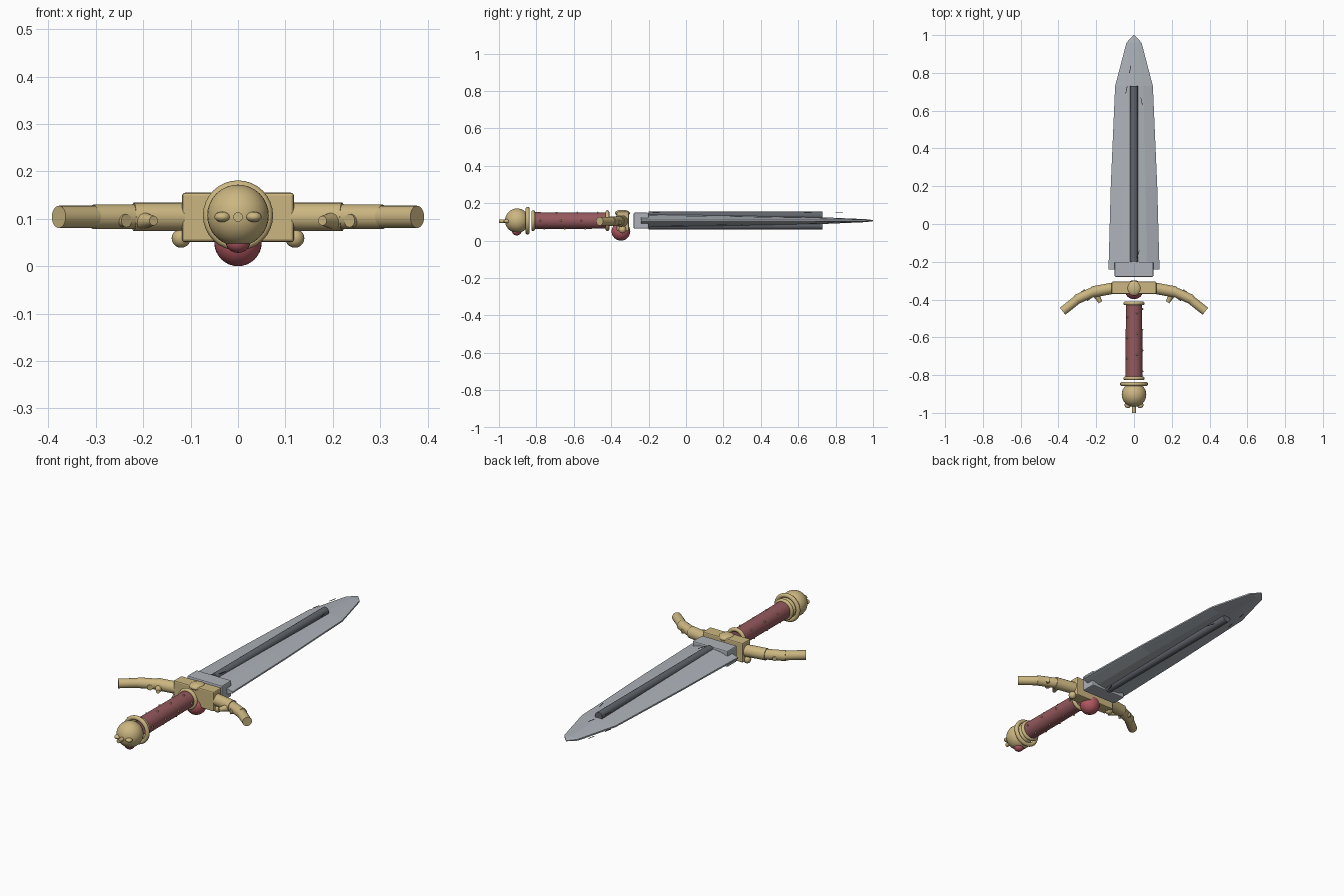
import bpy, bmesh, math
from mathutils import Vector

if "Cube" in bpy.data.objects:
    bpy.data.objects.remove(bpy.data.objects["Cube"])

ZC = 0.107  # height of the sword's axis


def material(name, rgb):
    m = bpy.data.materials.new(name)
    m.diffuse_color = (*rgb, 1)
    m.use_nodes = True
    m.node_tree.nodes["Principled BSDF"].inputs["Base Color"].default_value = m.diffuse_color
    return m


GOLD = material("gold", (0.60, 0.47, 0.22))
LEATHER = material("leather", (0.30, 0.10, 0.11))
GEM = material("gem", (0.45, 0.10, 0.12))
STEEL = material("steel", (0.42, 0.45, 0.49))
DARK = material("dark_steel", (0.12, 0.13, 0.15))


def finish(name, mat, smooth=True):
    o = bpy.context.object
    o.name = name
    o.data.materials.append(mat)
    if smooth:
        bpy.ops.object.shade_smooth_by_angle(angle=math.radians(35))
    return o


def rod(name, a, b, r, mat, r2=None, sides=24):
    a, b = Vector(a), Vector(b)
    d = b - a
    bpy.ops.mesh.primitive_cone_add(vertices=sides, radius1=r, radius2=r if r2 is None else r2,
                                    depth=d.length, location=(a + b) / 2,
                                    rotation=d.to_track_quat('Z', 'Y').to_euler())
    return finish(name, mat)


def ball(name, loc, scale, mat, seg=32):
    bpy.ops.mesh.primitive_uv_sphere_add(segments=seg, ring_count=seg // 2, radius=1, location=loc)
    bpy.context.object.scale = scale
    bpy.ops.object.transform_apply(location=False, rotation=False)
    return finish(name, mat)


def ring(name, y, major, minor, mat):
    bpy.ops.mesh.primitive_torus_add(location=(0, y, ZC), rotation=(math.pi / 2, 0, 0),
                                     major_radius=major, minor_radius=minor,
                                     major_segments=32, minor_segments=12)
    return finish(name, mat)


def box(name, loc, size, mat, bevel=0.0, rot=0.0):
    bpy.ops.mesh.primitive_cube_add(size=1, location=loc, rotation=(0, 0, rot))
    bpy.context.object.scale = size
    bpy.ops.object.transform_apply(location=False, rotation=False)
    o = finish(name, mat, False)
    if bevel:
        m = o.modifiers.new("bevel", 'BEVEL')
        m.width, m.segments = bevel, 2
    return o


# Blade: lens sections (y, half width, half thickness) joined lengthwise
stations = [(-0.24, 0.135, 0.036), (0.2, 0.123, 0.03), (0.73, 0.10, 0.018),
            (0.96, 0.04, 0.008), (1.0, 0.003, 0.003)]
bm = bmesh.new()
loops = []
for y, w, t in stations:
    e = min(0.004, t * 0.5)
    half = [(w, e), (w * 0.91, e + 0.15 * (t - e)), (w * 0.5, t * 0.75), (0, t),
            (-w * 0.5, t * 0.75), (-w * 0.91, e + 0.15 * (t - e)), (-w, e)]
    section = half + [(-x, -z) for x, z in half]
    loops.append([bm.verts.new((x, y, ZC + z)) for x, z in section])
for a, b in zip(loops, loops[1:]):
    for i in range(len(a)):
        j = (i + 1) % len(a)
        bm.faces.new((a[i], a[j], b[j], b[i]))
bm.faces.new(loops[0])
bm.faces.new(loops[-1])
bmesh.ops.recalc_face_normals(bm, faces=bm.faces)
mesh = bpy.data.meshes.new("blade")
bm.to_mesh(mesh)
bm.free()
blade = bpy.data.objects.new("blade", mesh)
bpy.context.collection.objects.link(blade)
mesh.materials.append(STEEL)

# Blade base, raised ridges and small scratches on both faces
box("blade_base", (0, -0.24, ZC), (0.205, 0.08, 0.085), STEEL, 0.006)
for s, side in ((1, "top"), (-1, "bottom")):
    rod(f"ridge_{side}", (0, -0.2, ZC + s * 0.027), (0, 0.73, ZC + s * 0.027), 0.021, DARK)
    for x, y, rot in ((-0.02, 0.82, -0.2), (-0.04, 0.71, -0.2), (0.04, 0.65, 0.2), (0.022, -0.16, -0.3)):
        box(f"scratch_{side}", (x, y, ZC + s * 0.045), (0.003, 0.04, 0.002), DARK, 0, rot)

# Cross guard: block, then bent arms with leaves mirrored on both sides
box("guard_block", (0, -0.338, ZC - 0.004), (0.236, 0.065, 0.104), GOLD, 0.006)
ball("guard_boss", (0, -0.34, ZC + 0.04), (0.038, 0.04, 0.018), GOLD)
for s, side in ((1, "right"), (-1, "left")):
    z = ZC - 0.003
    rod(f"guard_arm_inner_{side}", (s * 0.10, -0.338, z), (s * 0.22, -0.36, z), 0.03, GOLD)
    rod(f"guard_arm_middle_{side}", (s * 0.20, -0.352, z), (s * 0.305, -0.40, z), 0.026, GOLD)
    rod(f"guard_arm_outer_{side}", (s * 0.285, -0.388, z), (s * 0.378, -0.462, z), 0.0235, GOLD)
    rod(f"leaf_front_{side}", (s * 0.205, -0.365, z - 0.008), (s * 0.178, -0.415, z - 0.008),
        0.02, GOLD, 0.010)
    rod(f"leaf_back_{side}", (s * 0.235, -0.40, z - 0.008), (s * 0.272, -0.352, z - 0.008),
        0.014, GOLD, 0.011)
    ball(f"guard_bead_{side}", (s * 0.12, -0.34, 0.059), (0.02, 0.02, 0.02), GOLD, 20)
ball("guard_gem", (0, -0.348, 0.05), (0.05, 0.05, 0.05), GEM)

# Grip with end rings and a spiral of studs
rod("grip", (0, -0.81, ZC), (0, -0.425, ZC), 0.045, LEATHER, 0.043, 32)
ring("grip_ring_front", -0.42, 0.046, 0.010, GOLD)
ring("grip_ring_back", -0.817, 0.046, 0.010, GOLD)
for i in range(16):
    a = i * math.radians(72)
    ball("stud", (0.045 * math.cos(a), -0.45 - i * 0.022, ZC + 0.045 * math.sin(a)),
         (0.005, 0.005, 0.005), GOLD, 10)

# Pommel: collar, globe, knobs, gem and end peg
ring("pommel_collar", -0.847, 0.063, 0.011, GOLD)
ball("pommel", (0, -0.903, ZC), (0.065, 0.065, 0.065), GOLD)
for s in (1, -1):
    ball("pommel_knob", (s * 0.033, -0.958, ZC - 0.003), (0.017, 0.017, 0.011), GOLD, 16)
ball("pommel_gem", (0, -0.905, 0.051), (0.026, 0.026, 0.023), GEM, 20)
rod("pommel_peg", (0, -1.0, ZC - 0.003), (0, -0.95, ZC - 0.003), 0.010, GOLD, None, 16)
